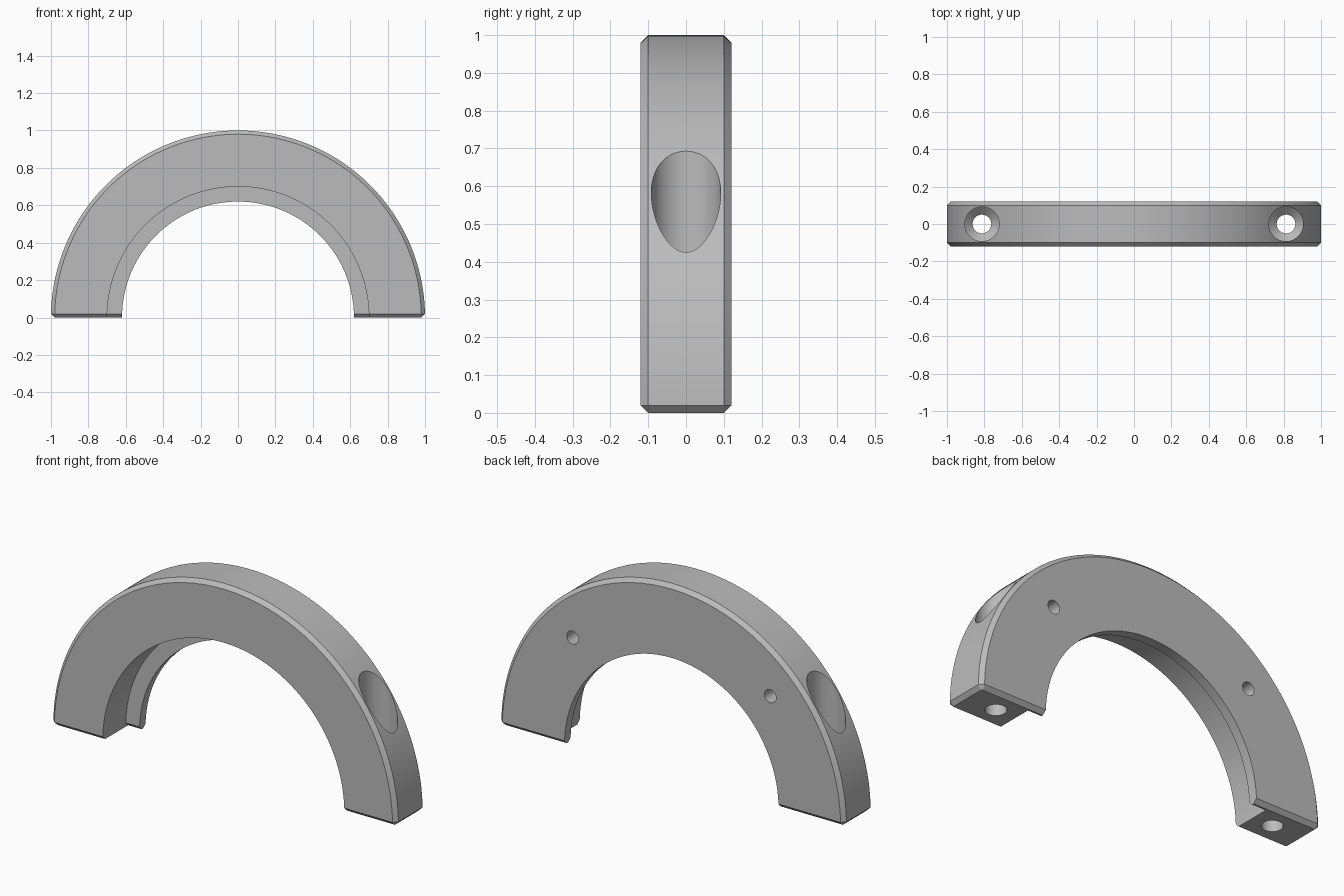
import bpy, bmesh, math
from mathutils import Matrix

if "Cube" in bpy.data.objects:
    bpy.data.objects.remove(bpy.data.objects["Cube"], do_unlink=True)

grey = bpy.data.materials.new("plain grey")
grey.use_nodes = True
grey.diffuse_color = (0.5, 0.5, 0.5, 1)
grey.node_tree.nodes["Principled BSDF"].inputs["Base Color"].default_value = (0.5, 0.5, 0.5, 1)

HALF, CH = 0.12, 0.02          # half thickness, chamfer size
OUTER, INNER, LIP = 1.0, 0.70, 0.62
LIP_Y = 0.07                   # front face of the rear lip
STEPS = 128


def skin(name, rings, closed=False):
    """Joins matching rings of points into a solid."""
    bm = bmesh.new()
    loops = [[bm.verts.new(p) for p in ring] for ring in rings]
    n = len(loops[0])
    for a, b in zip(loops, loops[1:]):
        for i in range(n):
            j = (i + 1) % n
            bm.faces.new((a[i], a[j], b[j], b[i]))
    bm.faces.new(loops[0])
    bm.faces.new(loops[-1][::-1])
    bmesh.ops.recalc_face_normals(bm, faces=bm.faces)
    mesh = bpy.data.meshes.new(name)
    bm.to_mesh(mesh)
    bm.free()
    mesh.materials.append(grey)
    obj = bpy.data.objects.new(name, mesh)
    bpy.context.collection.objects.link(obj)
    return obj


def turned_cutter(name, profile, matrix, sides=64):
    """Round cutter from (radius, height) pairs."""
    rings = [[(r * math.cos(t), r * math.sin(t), h)
              for t in (2 * math.pi * k / sides for k in range(sides))]
             for r, h in profile]
    obj = skin(name, rings)
    obj.data.transform(matrix)
    obj.hide_render = True
    return obj


# Cross-section of the ring as (radius, y), and its chamfered foot
section = [(INNER, -HALF), (OUTER - CH, -HALF), (OUTER, CH - HALF), (OUTER, HALF - CH),
           (OUTER - CH, HALF), (LIP, HALF), (LIP, LIP_Y), (INNER, LIP_Y)]
e = CH / 4
foot = [(INNER, CH - HALF), (OUTER - CH - e, CH - HALF), (OUTER - CH, CH + e - HALF),
        (OUTER - CH, HALF - CH - e), (OUTER - CH - e, HALF - CH),
        (LIP, HALF - CH), (LIP, LIP_Y + CH), (INNER, LIP_Y + CH)]

rings = [[(r, y, 0) for r, y in foot]]
for k in range(STEPS + 1):
    ring = []
    for r, y in section:
        start = math.asin(CH / r)
        t = start + (math.pi - 2 * start) * k / STEPS
        ring.append((r * math.cos(t), y, r * math.sin(t)))
    rings.append(ring)
rings.append([(-r, y, 0) for r, y in foot])
clamp = skin("half_ring_clamp", rings)

# Screw holes with countersunk seats, and blind pin holes in the back
cutters = []
pin = 0.81 * math.sqrt(0.5)
for side, sx in (("left", 1), ("right", -1)):
    cutters.append(turned_cutter(
        side + "_screw_hole", [(0.05, -0.1), (0.05, 0.26), (0.092, 0.30), (0.092, 1.1)],
        Matrix.Translation((sx * 0.813, 0, 0))))
    cutters.append(turned_cutter(
        side + "_pin_hole", [(0.034, -0.1), (0.034, 0.1)],
        Matrix.Translation((sx * pin, HALF, pin)) @ Matrix.Rotation(math.pi / 2, 4, "X"), 40))

bpy.ops.object.select_all(action="DESELECT")
bpy.context.view_layer.objects.active = clamp
clamp.select_set(True)
for c in cutters:
    mod = clamp.modifiers.new(c.name, "BOOLEAN")
    mod.operation, mod.solver, mod.object = "DIFFERENCE", "EXACT", c
    bpy.ops.object.modifier_apply(modifier=mod.name)
for c in cutters:
    bpy.data.objects.remove(c, do_unlink=True)

bpy.ops.object.shade_smooth_by_angle(angle=math.radians(25))
